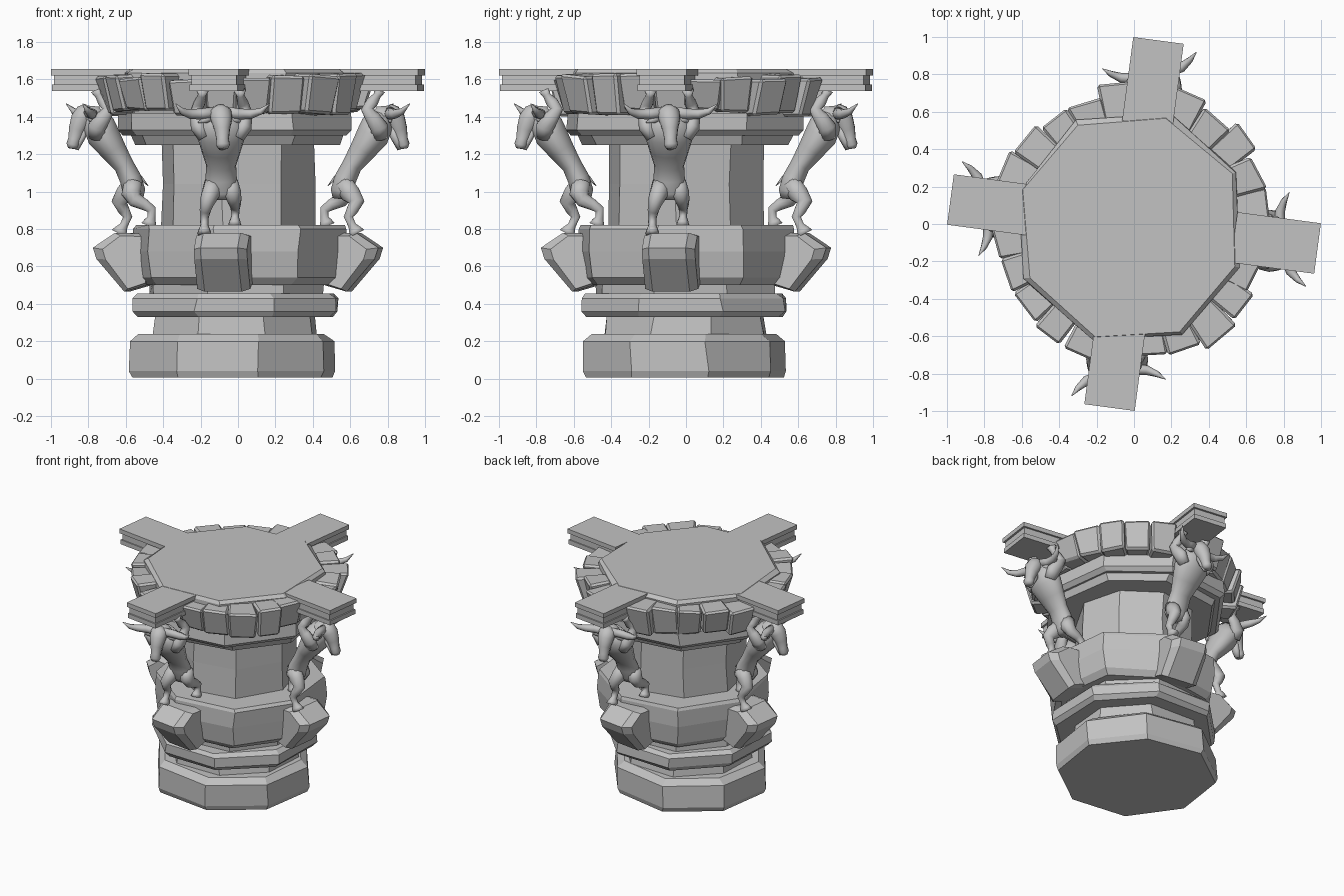
import bpy, bmesh, math, random
from mathutils import Vector, Matrix

random.seed(4)
old = bpy.data.objects.get("Cube")
if old:
    bpy.data.objects.remove(old, do_unlink=True)

stone = bpy.data.materials.new("grey_stone")
stone.use_nodes = True
GREY = (0.54, 0.54, 0.54, 1)
stone.diffuse_color = GREY
stone.node_tree.nodes["Principled BSDF"].inputs["Base Color"].default_value = GREY

AXIS = math.radians(-7.6)      # turn of the planks and corbels about the centre
SHIFT = Matrix.Translation((-.09, 0, 0))    # figures stand beside the centre line
HEAD_TURN = SHIFT @ Matrix.Translation((0, -.83, 0)) @ Matrix.Rotation(math.radians(10), 4, 'Z') \
    @ Matrix.Translation((0, .83, 0))


def finish(name, bm, smooth=False, bevel=0):
    bmesh.ops.recalc_face_normals(bm, faces=bm.faces)
    if bevel:
        bmesh.ops.bevel(bm, geom=bm.edges[:], offset=bevel, segments=1, affect='EDGES')
    for f in bm.faces:
        f.smooth = smooth
    me = bpy.data.meshes.new(name)
    bm.to_mesh(me)
    bm.free()
    me.materials.append(stone)
    return me


def place(name, me, angle=0.0):
    ob = bpy.data.objects.new(name, me)
    ob.rotation_euler.z = angle
    bpy.context.collection.objects.link(ob)


def four(name, me, angle=AXIS):
    for k, side in enumerate(("front", "left", "back", "right")):
        place(f"{side}_{name}", me, angle + k * math.pi / 2)


def skin_rings(bm, rings):
    n = len(rings[0])
    for a, b in zip(rings, rings[1:]):
        for i in range(n):
            j = (i + 1) % n
            bm.faces.new((a[i], a[j], b[j], b[i]))
    bm.faces.new(rings[0][::-1])
    bm.faces.new(rings[-1])


def course(name, profile, phase, centre=(0, 0), rough=0.012):
    """Rough eight-sided masonry course from (height, radius) pairs."""
    bm = bmesh.new()
    turn = [random.uniform(-0.04, 0.04) for _ in range(8)]
    grow = [random.uniform(-rough, rough) for _ in range(8)]
    rings = []
    for z, r in profile:
        ring = []
        for i in range(8):
            a = math.radians(phase + 45 * i) + turn[i] + random.uniform(-0.02, 0.02)
            s = r + grow[i] + random.uniform(-rough, rough) * 0.5
            ring.append(bm.verts.new((centre[0] + s * math.cos(a),
                                      centre[1] + s * math.sin(a), z)))
        rings.append(ring)
    skin_rings(bm, rings)
    place(name, finish(name, bm))


def limb(name, points, ref=(1, 0, 0), sides=10, mirror=False, pose=SHIFT):
    """Smooth tapered body part; points are (x, outward, z, half width, half depth)."""
    bm = bmesh.new()
    ref = Vector(ref)
    for m in ((1, -1) if mirror else (1,)):
        pos = [Vector((p[0] * m, -p[1], p[2])) for p in points]
        rings = []
        for i, p in enumerate(pos):
            t = (pos[min(i + 1, len(pos) - 1)] - pos[max(i - 1, 0)]).normalized()
            u = (ref - t * ref.dot(t)).normalized()
            v = t.cross(u)
            w, d = points[i][3:]
            rings.append([bm.verts.new(p + u * w * math.cos(a) + v * d * math.sin(a))
                          for a in (2 * math.pi * k / sides for k in range(sides))])
        skin_rings(bm, rings)
    bm.transform(pose)
    four(name, finish(name, bm, smooth=True), 0)


def block(name, half, r0, r1, z0, z1):
    bm = bmesh.new()
    bmesh.ops.create_cube(bm, size=1)
    for v in bm.verts:
        v.co = (v.co.x * 2 * half, -(r0 if v.co.y > 0 else r1), z1 if v.co.z > 0 else z0)
    four(name, finish(name, bm))


# Stacked courses of the pillar
course("base", [(.005, .55), (.04, .565), (.2, .56), (.24, .51)], 14, (-.04, -.015))
course("lower_neck", [(.23, .47), (.34, .45)], 20, (-.02, 0))
course("ring", [(.33, .55), (.36, .58), (.43, .58), (.455, .55)], 22, (-.015, -.01))
course("upper_neck", [(.44, .5), (.52, .5)], 26)
course("ledge", [(.5, .54), (.54, .575), (.68, .595), (.8, .595), (.822, .585)], 31, (.015, 0))
course("column", [(.8, .415), (1.04, .41), (1.27, .41)], 35)
course("capital_lower", [(1.25, .56), (1.31, .59)], 30)
course("capital_upper", [(1.3, .62), (1.33, .65), (1.42, .645)], 30, (-.02, 0))
course("top_core", [(1.4, .59), (1.6, .61)], 28, (-.02, 0))
course("top_slab", [(1.59, .635), (1.635, .635), (1.657, .61)], 27, (-.025, -.015), .015)

# Rough wedge stones round the rim, six to a quarter
for i in range(24):
    bm = bmesh.new()
    bmesh.ops.create_cube(bm, size=1)
    r = random.uniform(.705, .77) if i % 6 else .68
    top, low = random.uniform(1.595, 1.63), random.uniform(1.4, 1.44)
    wide = random.uniform(.088, .102)
    for v in bm.verts:
        out, up = v.co.y < 0, v.co.z > 0
        half = wide * (1 if out else .82) * (1 if up else .9)
        rad = (r if up else r - .055) if out else .5
        v.co = Vector((math.copysign(half, v.co.x) + random.uniform(-.01, .01),
                       -rad + random.uniform(-.015, .015),
                       (top if up else low) + random.uniform(-.01, .01)))
    bmesh.ops.rotate(bm, verts=bm.verts, matrix=Matrix.Rotation(
        AXIS + i * math.tau / 24 + random.uniform(-.015, .015), 3, 'Z'))
    place(f"rim_stone_{i + 1}", finish("rim_stone", bm, bevel=.014))

# Double planks held up by the figures
block("plank_top", .136, .54, .99, 1.622, 1.655)
block("plank_middle", .122, .56, .975, 1.57, 1.622)
block("plank_bottom", .13, .56, .985, 1.538, 1.572)

# Corbels under the figures, with chamfered outer corners
bm = bmesh.new()
outline = [(.48, .775), (.65, .78), (.77, .7), (.75, .64), (.6, .465), (.48, .5)]
rings = []
for x, scale in ((-.143, .8), (-.1, 1), (.1, 1), (.143, .8)):
    rings.append([bm.verts.new((x, -(.48 + (r - .48) * scale),
                                z if scale == 1 else .62 + (z - .62) * .9))
                  for r, z in outline])
skin_rings(bm, rings)
four("corbel", finish("corbel", bm))

# Horned figures: body
limb("torso", [(0, .55, .96, .05, .045), (0, .555, 1.0, .086, .062), (0, .575, 1.07, .084, .06),
               (0, .61, 1.14, .08, .055), (0, .665, 1.22, .106, .072), (0, .72, 1.3, .13, .09),
               (0, .745, 1.36, .12, .087), (0, .765, 1.42, .065, .06)], sides=14)
limb("neck", [(0, .73, 1.34, .08, .07), (0, .78, 1.41, .07, .06), (0, .83, 1.42, .05, .045)])

# Turned head with jaw, horns and ears
limb("head", [(0, .795, 1.45, .03, .03), (0, .815, 1.425, .06, .052), (0, .84, 1.385, .058, .056),
              (0, .862, 1.33, .042, .045), (0, .875, 1.28, .034, .034), (0, .885, 1.25, .038, .034),
              (0, .888, 1.23, .026, .022)], sides=12, pose=HEAD_TURN)
limb("jaw", [(0, .82, 1.34, .035, .03), (0, .85, 1.265, .028, .02), (0, .865, 1.225, .018, .012)],
     pose=HEAD_TURN)
limb("horns", [(.03, .81, 1.425, .03, .03), (.1, .795, 1.415, .03, .03), (.165, .81, 1.415, .026, .026),
               (.215, .84, 1.43, .017, .017), (.255, .875, 1.47, .002, .002)],
     ref=(0, 1, 0), sides=8, mirror=True, pose=HEAD_TURN)
limb("ears", [(.04, .8, 1.395, .01, .014), (.08, .8, 1.385, .012, .022), (.12, .795, 1.37, .002, .003)],
     ref=(0, 1, 0), sides=6, mirror=True, pose=HEAD_TURN)

# Raised arms
limb("arms", [(.09, .755, 1.29, .035, .045), (.122, .755, 1.345, .042, .05), (.132, .72, 1.395, .034, .042),
              (.13, .69, 1.44, .029, .033), (.115, .715, 1.475, .031, .034), (.103, .745, 1.515, .021, .021),
              (.1, .755, 1.542, .034, .034)], mirror=True)

# Bent hoofed legs, one on the corbel and one on the ledge
limb("front_leg", [(-.04, .56, 1.05, .05, .05), (-.055, .6, .99, .05, .056), (-.075, .635, .945, .04, .042),
                   (-.085, .61, .9, .03, .032), (-.09, .59, .865, .024, .026), (-.09, .61, .82, .021, .022),
                   (-.09, .625, .795, .032, .036), (-.09, .635, .775, .038, .048)])
limb("rear_leg", [(.04, .56, 1.05, .05, .05), (.058, .57, .99, .05, .055), (.07, .55, .955, .039, .042),
                  (.075, .5, .93, .03, .032), (.075, .462, .905, .024, .026), (.074, .462, .865, .021, .022),
                  (.073, .47, .84, .03, .034), (.073, .478, .818, .036, .044)])
limb("tail", [(0, .56, 1.1, .014, .014), (0, .52, 1.075, .012, .012), (0, .48, 1.03, .002, .002)], sides=6)
